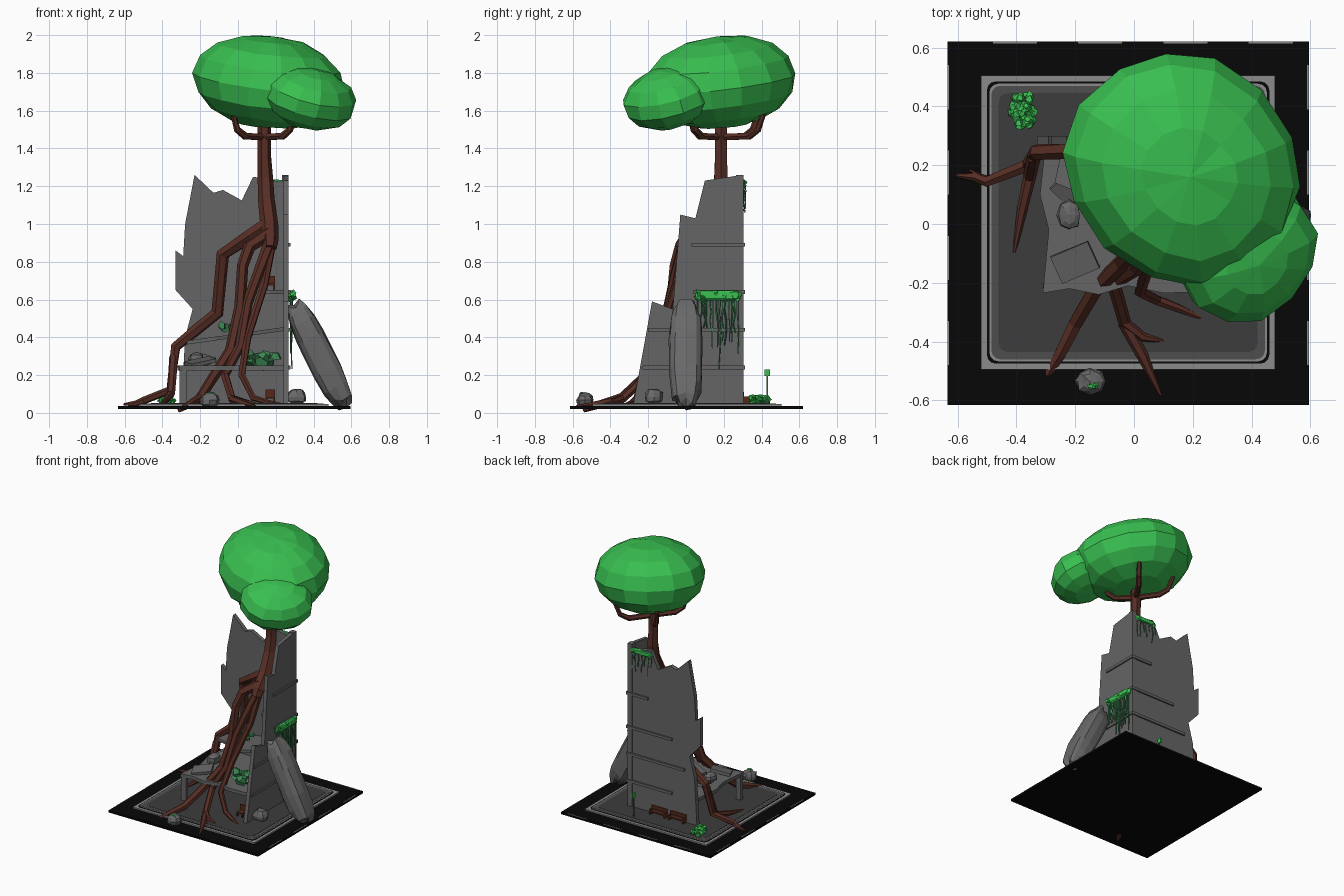
import bpy, bmesh, math, random
from mathutils import Vector, Matrix

if "Cube" in bpy.data.objects:
    bpy.data.objects.remove(bpy.data.objects["Cube"])
random.seed(4)

def mat(name, r, g, b):
    m = bpy.data.materials.new(name)
    m.diffuse_color = (r, g, b, 1)
    m.use_nodes = True
    m.node_tree.nodes["Principled BSDF"].inputs["Base Color"].default_value = m.diffuse_color
    return m

LEAF = mat("leaf green", 0.04, 0.52, 0.08)
MOSS = mat("moss green", 0.045, 0.24, 0.085)
BARK = mat("bark brown", 0.095, 0.027, 0.018)
RUST = mat("rust brown", 0.09, 0.022, 0.01)
CONC = mat("concrete grey", 0.13, 0.13, 0.13)
ROCK = mat("rock grey", 0.14, 0.14, 0.14)
PAVE = mat("paving grey", 0.075, 0.075, 0.075)
FLOOR = mat("floor grey", 0.045, 0.045, 0.045)
KERB = mat("kerb grey", 0.26, 0.26, 0.26)
ROAD = mat("road black", 0.002, 0.002, 0.002)

def make(name, bm, m):
    bmesh.ops.recalc_face_normals(bm, faces=bm.faces)
    me = bpy.data.meshes.new(name)
    bm.to_mesh(me)
    bm.free()
    me.materials.append(m)
    ob = bpy.data.objects.new(name, me)
    bpy.context.collection.objects.link(ob)
    return ob

def box(name, lo, hi, m):
    bm = bmesh.new()
    bmesh.ops.create_cube(bm, size=1)
    for v in bm.verts:
        v.co = [lo[i] + (v.co[i] + .5) * (hi[i] - lo[i]) for i in range(3)]
    return make(name, bm, m)

def extruded(name, pts, offset, m):
    bm = bmesh.new()
    f = bm.faces.new([bm.verts.new(p) for p in pts])
    ext = bmesh.ops.extrude_face_region(bm, geom=[f])
    bmesh.ops.translate(bm, vec=offset, verts=[g for g in ext['geom'] if isinstance(g, bmesh.types.BMVert)])
    return make(name, bm, m)

def tubes(name, paths, m, res=1):
    # each path is a list of (x, y, z, radius)
    cu = bpy.data.curves.new(name, 'CURVE')
    cu.dimensions = '3D'
    cu.bevel_depth, cu.bevel_resolution, cu.use_fill_caps = 1, res, True
    for path in paths:
        s = cu.splines.new('POLY')
        s.points.add(len(path) - 1)
        s.use_smooth = False
        for p, (x, y, z, r) in zip(s.points, path):
            p.co, p.radius = (x, y, z, 1), r
    cu.materials.append(m)
    ob = bpy.data.objects.new(name, cu)
    bpy.context.collection.objects.link(ob)
    bpy.ops.object.select_all(action='DESELECT')
    ob.select_set(True)
    bpy.context.view_layer.objects.active = ob
    bpy.ops.object.convert(target='MESH')
    return ob

def blob(name, c, s, m, seg=14, rings=8, jit=.03, power=1, rot=None):
    bm = bmesh.new()
    bmesh.ops.create_uvsphere(bm, u_segments=seg, v_segments=rings, radius=1)
    for v in bm.verts:
        p = Vector([math.copysign(abs(a) ** power, a) for a in v.co])
        p *= 1 + random.uniform(-jit, jit)
        p = Vector([p[i] * s[i] for i in range(3)])
        v.co = (rot @ p if rot else p) + Vector(c)
    return make(name, bm, m)

def leaves(name, c, s, n, m, size=.022):
    # cluster of small leaf lumps
    bm = bmesh.new()
    for _ in range(n):
        p = Vector([c[i] + random.uniform(-1, 1) * s[i] for i in range(3)])
        r = Matrix.Rotation(random.uniform(0, 6), 4, (random.random(), random.random(), 1))
        t = Matrix.Translation(p) @ r @ Matrix.Diagonal((1, .8, .6, 1))
        bmesh.ops.create_cone(bm, segments=5, radius1=size, radius2=size * .5, depth=size * 1.2, cap_ends=True, matrix=t)
    return make(name, bm, m)

# ground: road plate, kerb, paving and inner floor
def rounded(name, h, r, z, m):
    pts = []
    for k in range(4):
        a0 = k * math.pi / 2
        cx, cy = [(1, 1), (-1, 1), (-1, -1), (1, -1)][k]
        for j in range(4):
            a = a0 + j * math.pi / 6
            pts.append((-.02 + cx * (h - r) + r * math.cos(a), .005 + cy * (h - r) + r * math.sin(a), .03))
    return extruded(name, pts, (0, 0, z - .03), m)

box("road_plate", (-.635, -.615, .02), (.595, .62, .036), ROAD)
for name, h, r, z, m in (("kerb", .5, .004, .046, KERB), ("gutter", .48, .03, .0475, ROAD),
                         ("paving_edge", .472, .03, .049, KERB), ("paving", .465, .03, .0505, PAVE),
                         ("inner_floor", .44, .03, .052, FLOOR)):
    rounded(name, h, r, z, m)
for i in range(4):
    a = -.48 + i * .29
    box("road_dash_back", (a, .613, .034), (a + .15, .62, .0375), KERB)
    for x in (-.635, .589):
        box("road_dash_side", (x, a, .034), (x + .006, a + .15, .0375), KERB)

# broken walls, cut to jagged outlines
back = [(.265, .04), (-.30, .04), (-.28, .4), (-.24, .55), (-.33, .65), (-.33, .86), (-.29, .83), (-.28, 1.0),
        (-.23, 1.26), (-.13, 1.165), (-.08, 1.18), (.02, 1.125), (.08, 1.25), (.25, 1.22), (.265, 1.22)]
extruded("back_wall", [(x, .27, z) for x, z in back], (0, .03, 0), CONC)
side = [(.3, .04), (-.28, .04), (-.18, .59), (-.07, .55), (-.03, 1.05), (.05, 1.03), (.10, 1.23), (.3, 1.26)]
extruded("right_wall", [(.24, y, z) for y, z in side], (.027, 0, 0), CONC)
box("corner_column", (.232, .265, .04), (.268, .305, 1.26), CONC)
for z, x0, y0 in ((.24, -.1, -.23), (.44, -.2, -.2), (.64, -.1, .04), (.89, .1, .03)):
    box("back_ledge", (x0, .29, z - .01), (.275, .312, z + .01), CONC)
    box("right_ledge", (.26, y0, z - .01), (.277, .31, z + .01), CONC)

# broken floor slabs and a corner post
low = [(.25, .28), (-.30, .28), (-.32, .1), (-.29, -.02), (-.31, -.235), (-.22, -.22), (-.12, -.24), (-.02, -.21),
       (.1, -.235), (.25, -.23)]
extruded("lower_floor", [(x, y, .225) for x, y in low], (0, 0, .025), CONC)
mid = [(.25, .28), (-.24, .28), (-.27, .14), (-.12, .08), (-.04, -.02), (.08, .03), (.25, -.12)]
extruded("middle_floor", [(x, y, .4 + .14 * x) for x, y in mid], (0, 0, .02), CONC)
top = [(.25, .28), (.02, .28), (.08, .16), (.17, .12), (.25, .04)]
extruded("upper_floor", [(x, y, .63) for x, y in top], (0, 0, .02), CONC)
box("corner_post", (-.31, -.225, .04), (-.27, -.2, .23), CONC)
for x, y, t in ((-.2, -.13, .2), (-.2, .13, .35)):
    b = box("broken_panel", (-.07, -.05, -.01), (.07, .05, .01), CONC)
    b.location, b.rotation_euler = (x, y, .27), (t * .7, -t, t * 2)

# leaning rock slab and boulders
blob("leaning_rock", (.43, 0, .31), (.078, .092, .305), ROCK, 12, 9, .07, .65, Matrix.Rotation(-.47, 3, 'Y'))
for c, s in (((.31, -.17, .085), (.055, .05, .04)), ((-.15, -.535, .068), (.05, .042, .038)),
             ((-.22, .03, .285), (.04, .05, .035))):
    blob("boulder", c, s, ROCK, 8, 6, .12, .8)

# tree trunk with four branches
tubes("trunk", [[(.17, -.03, .87, .035), (.17, .0, .92, .045), (.165, .08, 1.0, .048), (.15, .16, 1.13, .044),
                 (.145, .185, 1.24, .041), (.14, .185, 1.35, .036), (.14, .185, 1.6, .036)]], BARK)
tubes("branches", [[(.14, .185, 1.46, .02), (.14 + dx * .6, .185 + dy * .65, 1.465, .02),
                    (.14 + dx * .85, .185 + dy * .85, 1.5, .018), (.14 + dx, .185 + dy, 1.6, .014)]
                   for dx, dy in ((-.17, -.17), (.16, -.16), (.16, .23), (-.17, .2))], BARK)
# roots climbing down over the ruin
tubes("left_roots", [
    [(.16, .08, 1.0, .04), (.07, .1, .94, .04), (-.08, .18, .84, .036), (-.11, .24, .53, .034),
     (-.22, .25, .44, .03), (-.33, .245, .35, .028), (-.36, .2, .12, .024), (-.5, .145, .065, .02),
     (-.54, .16, .05, .016), (-.605, .165, .045, .006)],
    [(-.34, .23, .3, .024), (-.355, .16, .1, .022), (-.38, .05, .07, .018), (-.41, -.11, .045, .005)],
    [(-.5, .145, .065, .014), (-.56, .185, .05, .004)]], BARK)
tubes("front_roots", [
    [(.17, .02, .95, .038), (.06, -.03, .88, .034), (.025, -.06, .78, .03), (.01, -.08, .56, .03),
     (-.04, -.13, .33, .03), (-.13, -.22, .19, .028), (-.2, -.34, .08, .026), (-.25, -.44, .05, .022),
     (-.31, -.54, .014, .012)],
    [(.18, .0, .93, .034), (.1, -.06, .72, .028), (.05, -.09, .58, .028), (.01, -.15, .35, .026),
     (-.07, -.2, .2, .024), (-.03, -.34, .07, .022), (.03, -.45, .05, .02), (.09, -.58, .035, .006)],
    [(-.04, -.33, .08, .02), (.03, -.385, .06, .016), (.11, -.4, .045, .005)],
    [(.18, .0, .92, .028), (.14, -.05, .68, .022), (.05, -.14, .4, .022), (.02, -.23, .2, .02),
     (.08, -.26, .08, .018), (.16, -.29, .055, .014), (.24, -.325, .045, .005)]], BARK)

# canopy, tipped down towards the front right
def tip(t):
    return Matrix.Rotation(-math.pi / 4, 3, 'Z') @ Matrix.Rotation(t, 3, 'Y')

blob("large_canopy", (.165, .185, 1.75), (.41, .375, .24), LEAF, 14, 8, .025, .93, tip(.15))
blob("small_canopy", (.385, -.1, 1.665), (.225, .25, .155), LEAF, 12, 7, .025, .95, tip(.38))

# ivy on the right wall and back wall
blob("right_ivy_mat", (.277, .165, .622), (.02, .12, .026), LEAF, 10, 8, .08, .5)
leaves("right_ivy_leaves", (.282, .165, .62), (.01, .11, .018), 22, LEAF)
blob("back_ivy_mat", (.15, .3, 1.218), (.09, .014, .018), LEAF, 10, 6, .08, .5)
leaves("back_ivy_leaves", (.15, .305, 1.215), (.08, .006, .012), 10, LEAF, .016)

def vine(x, y, z, l, r=.006):
    j = lambda: random.uniform(-.008, .008)
    return [(x + j() * .5, y + j() * (k > 0), z - l * k / 4, r * (1 - k * .12)) for k in range(5)]

tubes("right_ivy_vines", [vine(.282, .065 + i * .016, .62, random.uniform(.15, .42) if i > 4 else .17)
                          for i in range(14)], MOSS, 0)
tubes("back_ivy_vines", [vine(.07 + i * .026, .31, 1.21, random.uniform(.06, .16), .004) for i in range(7)], MOSS, 0)

# bushes and moss
leaves("back_bush", (-.375, .39, .07), (.035, .055, .018), 34, LEAF)
leaves("boulder_plant", (-.14, -.55, .104), (.012, .01, .004), 5, LEAF, .012)
leaves("floor_moss", (.13, -.1, .285), (.075, .06, .025), 16, MOSS, .045)
leaves("slab_moss", (-.06, .17, .455), (.045, .04, .012), 12, MOSS, .025)

# green post with a small sign
box("sign_post", (.127, .427, .04), (.133, .433, .21), MOSS)
box("sign_panel", (.125, .415, .195), (.135, .445, .23), LEAF)

# benches against the back of the wall: seat, backrest and legs
for x in (-.215, -.06):
    box("bench_seat", (x, .305, .07), (x + .13, .335, .08), RUST)
    box("bench_back", (x, .301, .085), (x + .13, .308, .11), RUST)
    for dx in (0, .118):
        box("bench_leg", (x + dx, .303, .045), (x + dx + .012, .335, .088), RUST)
# wooden chairs inside
for y, z in ((-.2, .05), (.2, .65)):
    box("chair_seat", (.145, y - .025, z + .025), (.195, y + .025, z + .035), RUST)
    box("chair_back", (.145, y + .018, z + .035), (.195, y + .025, z + .075), RUST)
    for x in (.145, .185):
        for dy in (-.025, .015):
            box("chair_leg", (x, y + dy, z), (x + .01, y + dy + .01, z + .028), RUST)
